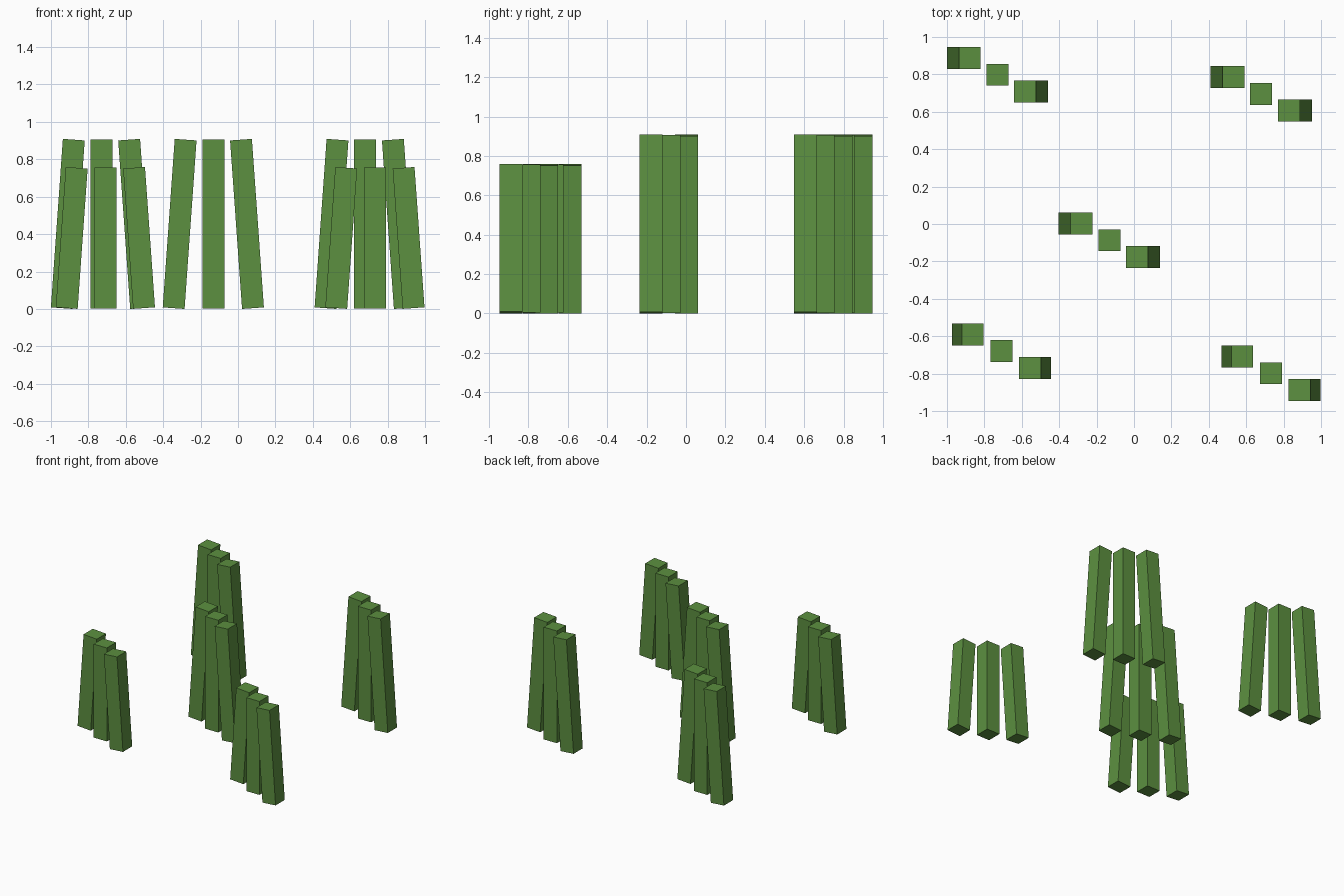
import bpy
import bmesh
from mathutils import Matrix

if "Cube" in bpy.data.objects:
    bpy.data.objects.remove(bpy.data.objects["Cube"])

WIDTH = 0.117      # square blade thickness
LEAN = 0.071       # inward lean of outer blades (radians)
STEP_X, STEP_Y = 0.18, 0.09

green = bpy.data.materials.new("grass green")
green.diffuse_color = (0.107, 0.278, 0.051, 1.0)
green.use_nodes = True
green.node_tree.nodes["Principled BSDF"].inputs["Base Color"].default_value = green.diffuse_color


def add_blade(name, x, y, length, height, lean):
    """Square blade, tilted about its own centre."""
    bm = bmesh.new()
    bmesh.ops.create_cube(bm, size=1.0)
    bmesh.ops.scale(bm, vec=(WIDTH, WIDTH, length), verts=bm.verts)
    bmesh.ops.rotate(bm, matrix=Matrix.Rotation(lean, 3, 'Y'), verts=bm.verts)
    mesh = bpy.data.meshes.new(name)
    bm.to_mesh(mesh)
    bm.free()
    mesh.materials.append(green)
    obj = bpy.data.objects.new(name, mesh)
    obj.location = (x, y, height / 2)
    bpy.context.collection.objects.link(obj)


# Tufts: name, middle blade x, y, blade length, overall height
tufts = [
    ("back_left", -0.730, 0.798, 0.903, 0.909),
    ("back_right", 0.680, 0.696, 0.903, 0.909),
    ("centre", -0.132, -0.087, 0.903, 0.909),
    ("front_left", -0.709, -0.680, 0.752, 0.759),
    ("front_right", 0.732, -0.798, 0.752, 0.759),
]

# Three blades per tuft on a diagonal, outer two leaning inward
for name, x, y, length, height in tufts:
    for side, label in ((-1, "left"), (0, "middle"), (1, "right")):
        add_blade(f"{name}_tuft_{label}_blade", x + side * STEP_X,
                  y - side * STEP_Y, length, height, -side * LEAN)
